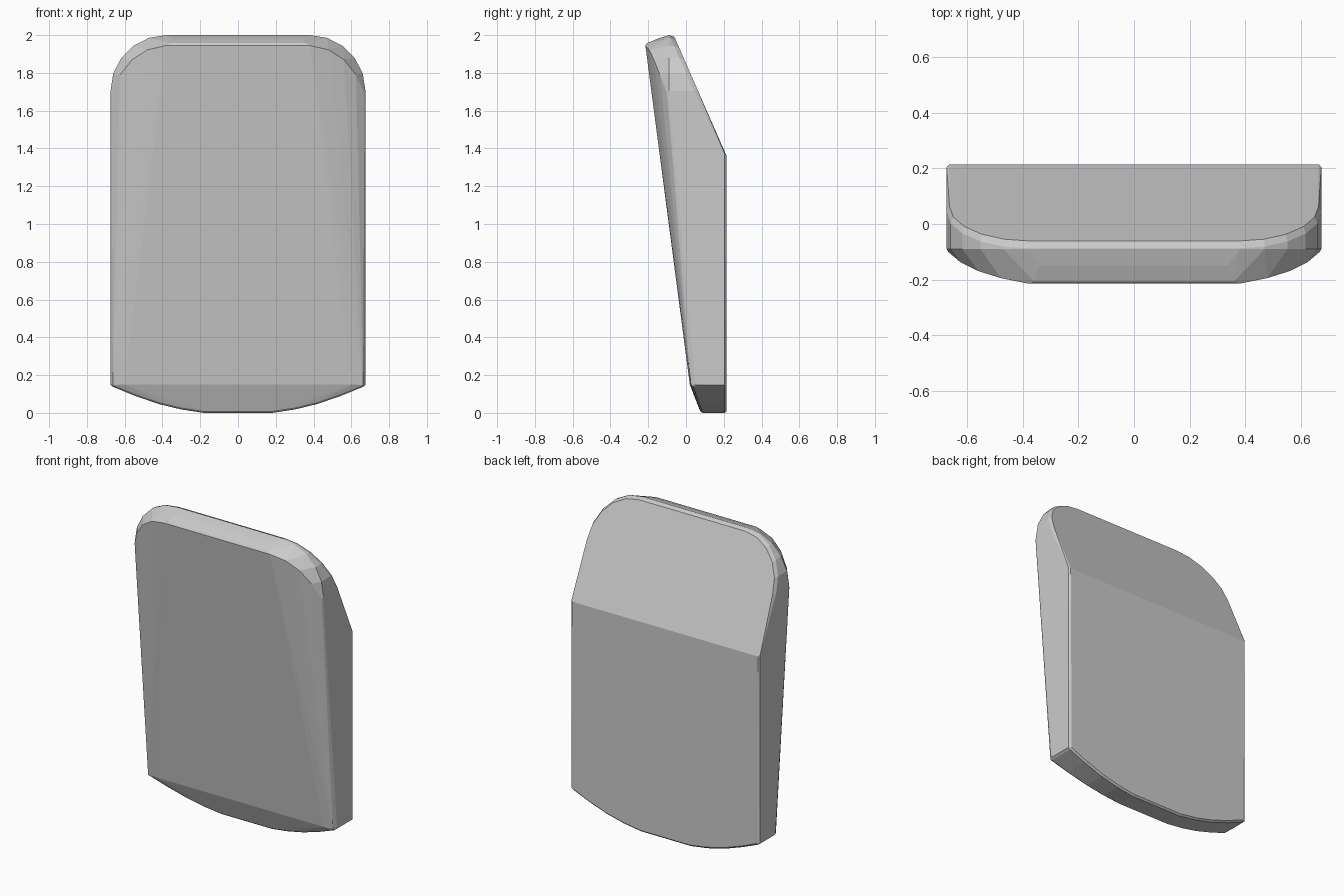
import bpy, bmesh
from math import sin, cos, pi

if "Cube" in bpy.data.objects:
    bpy.data.objects.remove(bpy.data.objects["Cube"])

points = []


def add(x, y, z):
    # mirrored pair of hull points
    points.extend([(x, y, z), (-x, y, z)])


def back_slope(z):
    return 0.215 - (z - 1.36) * 0.438


# rounded top corners: rear rim, outer rim and crest
for i in range(6):
    a = i / 5 * pi / 2
    for r, dy in ((0.285, 0.0), (0.295, 0.022)):
        x, z = 0.38 + r * cos(a), 1.705 + r * sin(a)
        add(x, back_slope(z) - dy, z)
    add(0.38 + 0.295 * cos(a), -0.09, 1.705 + 0.295 * sin(a))

# softened front rim, curving back towards the sides
for x, y, z in ((0.38, -0.215, 1.945), (0.36, -0.207, 1.957), (0.34, -0.15, 1.981),
                (0.48, -0.195, 1.922), (0.56, -0.17, 1.87),
                (0.625, -0.138, 1.79), (0.67, -0.10, 1.69)):
    add(x, y, z)

# straight back corner where the slope begins
add(0.665, 0.215, 1.36)
add(0.675, 0.205, 1.37)

# lower front edge
for x, y, z in ((0.60, 0.02, 0.15), (0.65, 0.028, 0.15), (0.675, 0.05, 0.15)):
    add(x, y, z)

# curved bottom edge with small bevels front and back
for x, z in ((0.18, 0.0), (0.30, 0.018), (0.42, 0.047), (0.55, 0.092), (0.662, 0.138)):
    add(x, 0.035 + 0.35 * (0.15 - z), z)
    add(x, 0.022 + 0.35 * (0.15 - z), z + 0.01)
    add(x, 0.205, z)
    add(x * 0.993, 0.215, z + 0.01)
add(0.675, 0.06, 0.148)
add(0.675, 0.205, 0.148)

# solid panel wrapped around the points
bm = bmesh.new()
for p in points:
    bm.verts.new(p)
bmesh.ops.remove_doubles(bm, verts=bm.verts[:], dist=0.0005)
hull = bmesh.ops.convex_hull(bm, input=bm.verts[:])
loose = [v for v in bm.verts if not v.link_faces]
bmesh.ops.delete(bm, geom=loose, context='VERTS')
bmesh.ops.dissolve_limit(bm, angle_limit=0.02, verts=bm.verts[:], edges=bm.edges[:])
bmesh.ops.recalc_face_normals(bm, faces=bm.faces[:])

mesh = bpy.data.meshes.new("panel")
bm.to_mesh(mesh)
bm.free()
panel = bpy.data.objects.new("panel", mesh)
bpy.context.collection.objects.link(panel)
